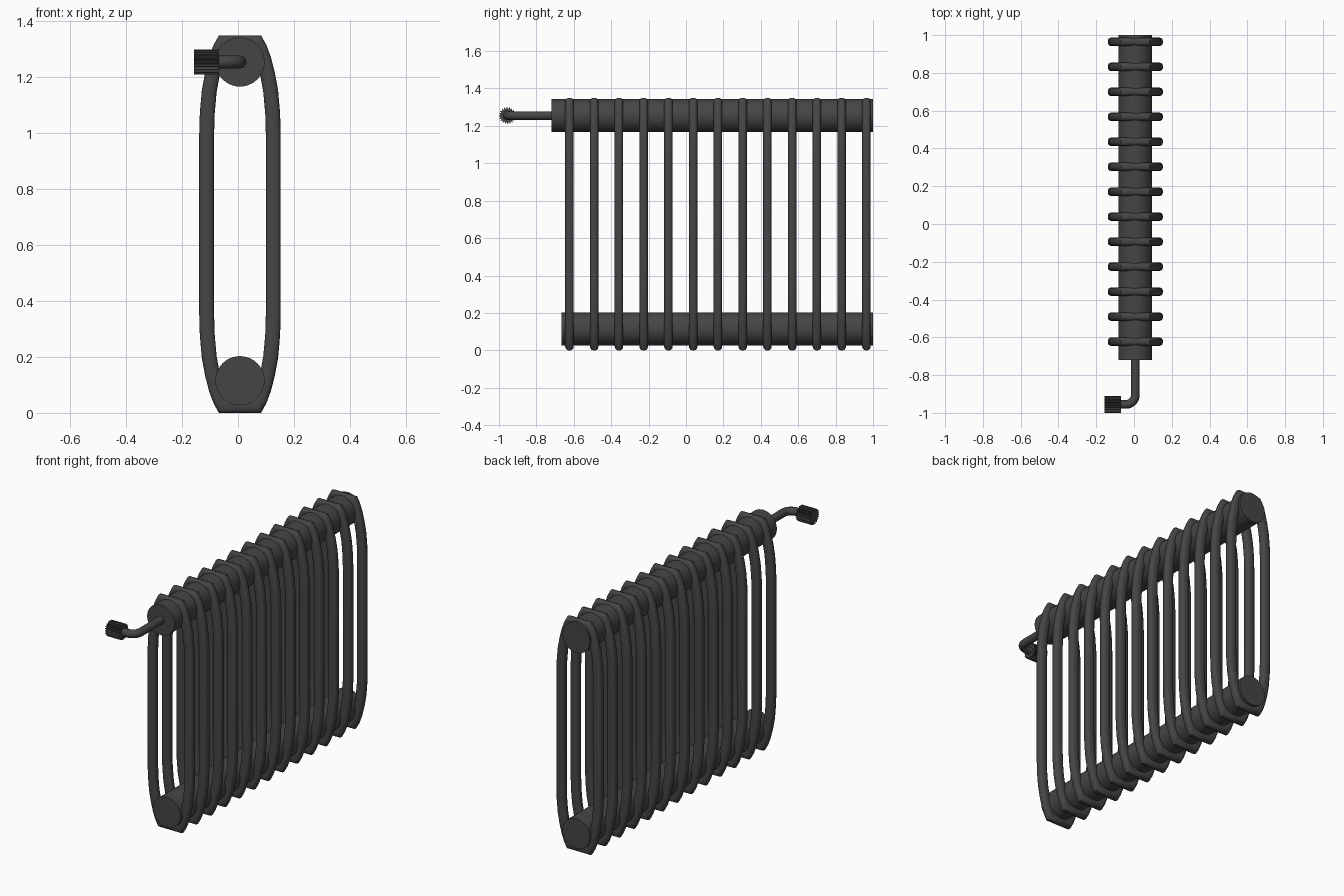
import bpy, bmesh, math
from mathutils import Vector

cube = bpy.data.objects.get("Cube")
if cube:
    bpy.data.objects.remove(cube, do_unlink=True)


def material(name, value):
    m = bpy.data.materials.new(name)
    m.use_nodes = True
    colour = (value, value, value, 1)
    m.diffuse_color = colour
    m.node_tree.nodes["Principled BSDF"].inputs["Base Color"].default_value = colour
    return m


iron = material("dark grey iron", 0.06)
MID_X, MID_Z = 0.007, 0.675


def finish(name, bm, angle=40):
    bmesh.ops.recalc_face_normals(bm, faces=bm.faces)
    mesh = bpy.data.meshes.new(name)
    bm.to_mesh(mesh)
    bm.free()
    ob = bpy.data.objects.new(name, mesh)
    bpy.context.collection.objects.link(ob)
    mesh.materials.append(iron)
    bpy.ops.object.select_all(action='DESELECT')
    ob.select_set(True)
    bpy.context.view_layer.objects.active = ob
    bpy.ops.object.shade_smooth_by_angle(angle=math.radians(angle))
    return ob


def bridge(bm, a, b):
    for i in range(len(a)):
        j = (i + 1) % len(a)
        bm.faces.new((a[i], a[j], b[j], b[i]))


def prism(name, ring, axis, start, end, angle=40):
    """Extrude a closed outline of (u, z) points along x or y."""
    bm = bmesh.new()
    loops = []
    for d in (start, end):
        pts = [(d, u, z) if axis == "x" else (u, d, z) for u, z in ring]
        loops.append([bm.verts.new(p) for p in pts])
    bridge(bm, *loops)
    for loop in loops:
        bm.faces.new(loop)
    return finish(name, bm, angle)


def circle(cu, cz, radius, n):
    return [(cu + radius * math.cos(math.tau * i / n),
             cz + radius * math.sin(math.tau * i / n)) for i in range(n)]


# Upper and lower header pipes
prism("upper_header", circle(MID_X, 1.255, 0.088, 40), "y", -0.72, 1.0)
prism("lower_header", circle(MID_X, 0.115, 0.088, 40), "y", -0.665, 1.0)

# Closed column loop: one quarter mirrored into a full centreline
quarter = [(0.119, 1.0), (0.117, 1.07), (0.110, 1.15), (0.099, 1.21),
           (0.085, 1.265), (0.070, 1.305), (0.060, 1.323)]
quarter = [(x, z - MID_Z) for x, z in quarter]
upper = quarter + [(-x, z) for x, z in reversed(quarter)]
path = [Vector(p) for p in upper + [(-x, -z) for x, z in upper]]

# Rounded-box tube section
section = []
for k in range(16):
    a = math.tau * (k + 0.5) / 16
    c, s = math.cos(a), math.sin(a)
    section.append((0.027 * math.copysign(abs(c) ** 0.75, c),
                    0.023 * math.copysign(abs(s) ** 0.75, s)))


def column_loop(name, y):
    bm = bmesh.new()
    rings = []
    for i, p in enumerate(path):
        before = (p - path[i - 1]).normalized()
        after = (path[(i + 1) % len(path)] - p).normalized()
        t = (before + after).normalized()
        out = Vector((t.y, -t.x)) / t.dot(after)
        rings.append([bm.verts.new((MID_X + p.x + out.x * u, y + v,
                                    MID_Z + p.y + out.y * u)) for u, v in section])
    for i, ring in enumerate(rings):
        bridge(bm, rings[i - 1], ring)
    return finish(name, bm)


for n in range(13):
    column_loop(f"column_loop_{n + 1}", -0.623 + 0.1323 * n)

# Bent supply pipe
VALVE_Y, VALVE_Z, BEND = -0.955, 1.255, 0.05
curve = bpy.data.curves.new("supply_pipe", 'CURVE')
curve.dimensions = '3D'
curve.bevel_depth = 0.023
curve.bevel_resolution = 4
curve.use_fill_caps = True
points = [(MID_X, -0.70)]
for k in range(9):
    a = math.pi / 2 * k / 8
    points.append((MID_X - BEND + BEND * math.cos(a), VALVE_Y + BEND - BEND * math.sin(a)))
points.append((-0.10, VALVE_Y))
spline = curve.splines.new('POLY')
spline.points.add(len(points) - 1)
for sp, (x, y) in zip(spline.points, points):
    sp.co = (x, y, VALVE_Z, 1)
curve.materials.append(iron)
pipe = bpy.data.objects.new("supply_pipe", curve)
bpy.context.collection.objects.link(pipe)
bpy.ops.object.select_all(action='DESELECT')
pipe.select_set(True)
bpy.context.view_layer.objects.active = pipe
bpy.ops.object.convert(target='MESH')
bpy.ops.object.shade_smooth_by_angle(angle=math.radians(40))

# Fluted valve knob
TEETH = 20
flutes = []
for i in range(TEETH * 4):
    r = 0.045 if i % 4 < 2 else 0.036
    a = math.tau * i / (TEETH * 4)
    flutes.append((VALVE_Y + r * math.cos(a), VALVE_Z + r * math.sin(a)))
prism("valve_knob", flutes, "x", -0.157, -0.068, 20)
